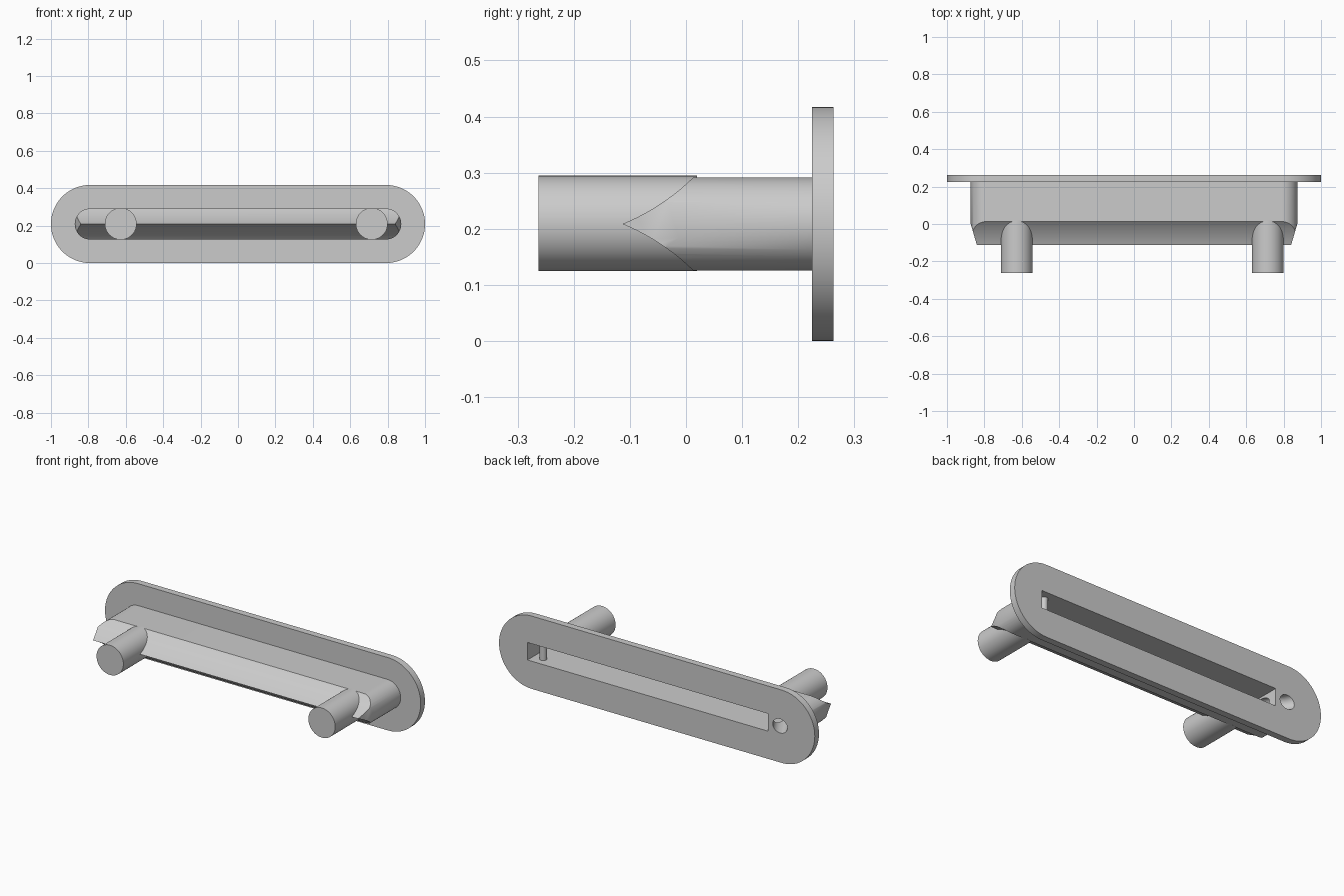
import bpy, bmesh, math
from mathutils import Vector

cube = bpy.data.objects.get("Cube")
if cube:
    bpy.data.objects.remove(cube, do_unlink=True)

MID = 0.2085            # height of the long axis
BACK, SEAT = 0.263, 0.225   # back and front faces of the plate

grey = bpy.data.materials.new("plain grey")
grey.use_nodes = True
grey.diffuse_color = (0.6, 0.6, 0.6, 1)
grey.node_tree.nodes["Principled BSDF"].inputs["Base Color"].default_value = (0.6, 0.6, 0.6, 1)


def extrude(name, points, axis, start, end):
    """Prism from a 2D outline, swept along axis x, y or z."""
    place = {"x": lambda p, d: (d, p[0], p[1]),
             "y": lambda p, d: (p[0], d, p[1]),
             "z": lambda p, d: (p[0], p[1], d)}[axis]
    bm = bmesh.new()
    rings = [[bm.verts.new(place(p, d)) for p in points] for d in (start, end)]
    n = len(points)
    for i in range(n):
        j = (i + 1) % n
        bm.faces.new((rings[0][i], rings[0][j], rings[1][j], rings[1][i]))
    for ring in rings:
        bm.faces.new(ring)
    bmesh.ops.recalc_face_normals(bm, faces=bm.faces)
    mesh = bpy.data.meshes.new(name)
    bm.to_mesh(mesh)
    bm.free()
    mesh.materials.append(grey)
    obj = bpy.data.objects.new(name, mesh)
    bpy.context.collection.objects.link(obj)
    return obj


def stadium(half_straight, radius, steps=32):
    """Outline of a bar with round ends."""
    pts = []
    for side, turn in ((1, -math.pi / 2), (-1, math.pi / 2)):
        for i in range(steps + 1):
            a = turn + math.pi * i / steps
            pts.append((side * half_straight + radius * math.cos(a), MID + radius * math.sin(a)))
    return pts


def circle(x, y, radius, steps=48):
    return [(x + radius * math.cos(2 * math.pi * i / steps),
             y + radius * math.sin(2 * math.pi * i / steps)) for i in range(steps)]


def boolean(obj, tool, operation):
    mod = obj.modifiers.new(operation.lower(), "BOOLEAN")
    mod.operation, mod.object, mod.solver = operation, tool, "EXACT"
    bpy.context.view_layer.objects.active = obj
    bpy.ops.object.modifier_apply(modifier=mod.name)


# Plate and body blanks
plate = extrude("mounting_plate", stadium(0.7915, MID), "y", SEAT, BACK)
body = extrude("body", stadium(0.79, 0.083), "y", -0.2, SEAT + 0.005)

# Wedge nose: a slightly hollow curve on each side of the ridge
tip, bend, top = Vector((-0.113, 0)), Vector((-0.042, 0.0295)), Vector((0.013, 0.083))
curve = []
for i in range(11):
    t = i / 10
    curve.append(tip * (1 - t) ** 2 + bend * 2 * t * (1 - t) + top * t * t)
curve.append(top + (top - bend))
curve.append(Vector((0.4, curve[-1].y)))
upper = [(p.x, MID + p.y) for p in curve]
lower = [(p.x, MID - p.y) for p in reversed(curve[1:])]
nose = extrude("nose_cutter", upper + lower, "x", -1.1, 1.1)

# Slanted ends of the nose, seen from above
half = [(0.81, -0.215), (0.84, -0.113), (0.875, 0.007), (0.95, 0.264), (0.95, 0.4)]
plan = half + [(-x, y) for x, y in reversed(half)]
ends = extrude("end_cutter", plan, "z", -0.2, 0.6)
for tool in (nose, ends):
    boolean(body, tool, "INTERSECT")

# Long slot in the back and a slanted bore that runs into it
slot = extrude("slot_cutter", [(-0.705, MID - 0.05), (0.82, MID - 0.05),
                               (0.82, MID + 0.05), (-0.705, MID + 0.05)], "y", 0.03, 0.4)
bore = extrude("bore_cutter", circle(0, 0, 0.04), "z", -0.2, 0.1)
bore.rotation_euler = Vector((0.5, -0.87, 0)).to_track_quat("-Z", "Y").to_euler()
bore.location = (-0.78, BACK, MID)
bpy.context.view_layer.update()
for obj in (plate, body):
    for tool in (slot, bore):
        boolean(obj, tool, "DIFFERENCE")
for tool in (nose, ends, slot, bore):
    bpy.data.objects.remove(tool, do_unlink=True)

# Round pegs on the front and a thin pin inside the slot
pegs = [extrude(name, circle(x, MID + 0.001, 0.085, 64), "y", -0.263, 0.02)
        for name, x in (("right_peg", -0.627), ("left_peg", 0.715))]
pin = extrude("slot_pin", circle(0.76, 0.205, 0.02, 24), "z", MID - 0.052, MID + 0.052)

# Smooth round walls, sharp edges
bpy.ops.object.select_all(action="DESELECT")
for obj in [plate, body, pin] + pegs:
    obj.select_set(True)
bpy.context.view_layer.objects.active = plate
bpy.ops.object.shade_smooth_by_angle(angle=math.radians(30))
